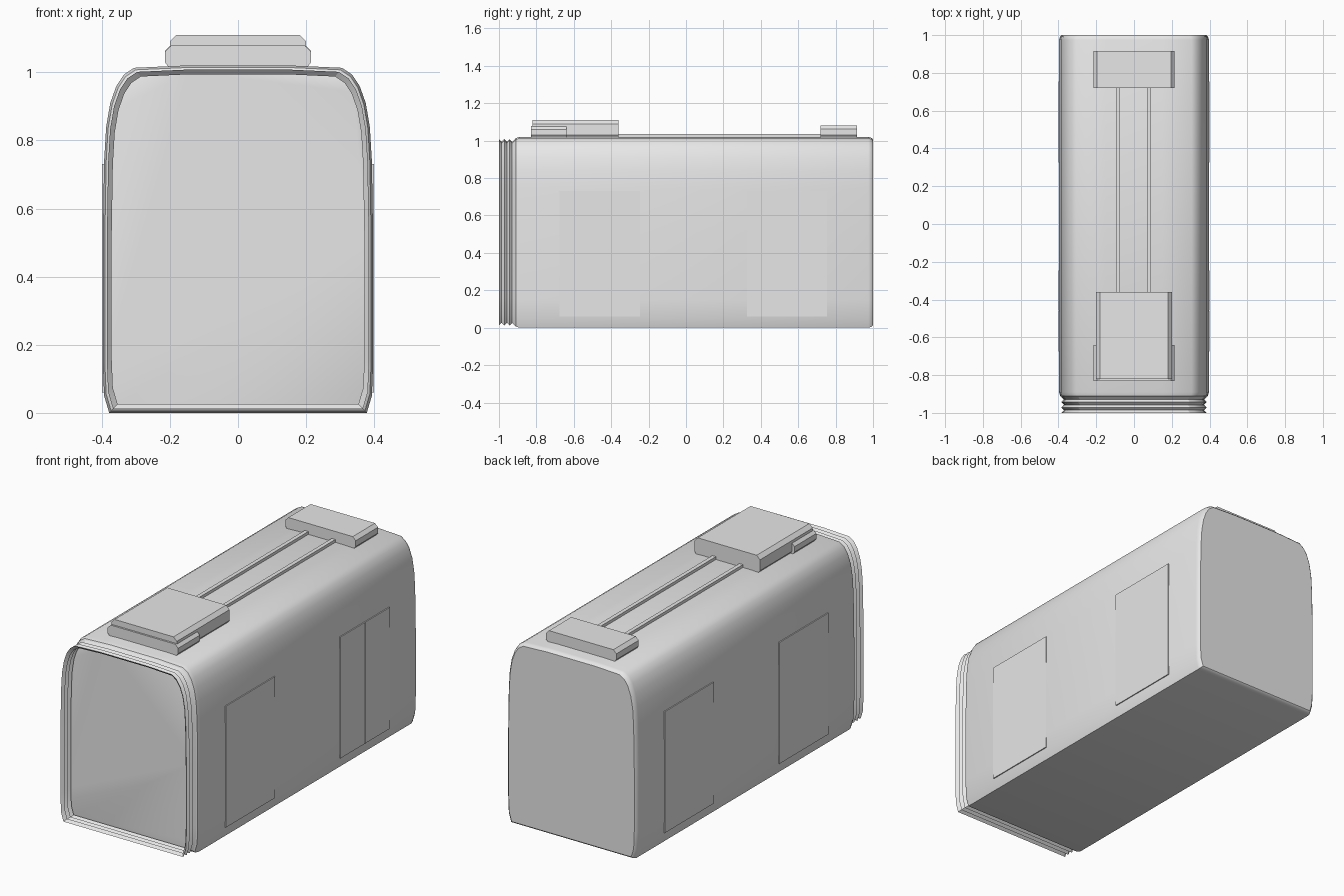
import bpy, bmesh, math

cube = bpy.data.objects.get("Cube")
if cube:
    bpy.data.objects.remove(cube, do_unlink=True)

grey = bpy.data.materials.new("plain_grey")
grey.use_nodes = True
grey.diffuse_color = (0.8, 0.8, 0.8, 1)
grey.node_tree.nodes["Principled BSDF"].inputs["Base Color"].default_value = (0.8, 0.8, 0.8, 1)

# Half outline of the carriage, from the floor edge up to the roof centre
HALF = [(0.378, 0), (0.393, 0.05), (0.397, 0.15), (0.397, 0.5), (0.393, 0.74), (0.387, 0.84),
        (0.375, 0.91), (0.357, 0.96), (0.335, 0.993), (0.305, 1.013), (0.15, 1.02)]
OUTLINE = HALF + [(-x, z) for x, z in reversed(HALF)]


def inset(points, d):
    """Shrink an outline about its centre by the margin d."""
    return [(x * (1 - d / 0.4), 0.51 + (z - 0.51) * (1 - d / 0.51)) for x, z in points]


def loft(name, sections, caps=True, angle=35):
    """Skin a list of (y, outline) sections."""
    bm = bmesh.new()
    rings = [[bm.verts.new((x, y, z)) for x, z in pts] for y, pts in sections]
    for a, b in zip(rings, rings[1:]):
        n = len(a)
        for i in range(n):
            j = (i + 1) % n
            bm.faces.new((a[i], a[j], b[j], b[i]))
    if caps:
        bm.faces.new(rings[0])
        bm.faces.new(rings[-1])
    bmesh.ops.recalc_face_normals(bm, faces=bm.faces)
    mesh = bpy.data.meshes.new(name)
    bm.to_mesh(mesh)
    bm.free()
    mesh.materials.append(grey)
    obj = bpy.data.objects.new(name, mesh)
    bpy.context.collection.objects.link(obj)
    bpy.ops.object.select_all(action='DESELECT')
    obj.select_set(True)
    bpy.context.view_layer.objects.active = obj
    bpy.ops.object.shade_smooth_by_angle(angle=math.radians(angle))
    return obj


def box(name, x0, x1, y0, y1, z0, z1):
    rect = [(x0, z0), (x1, z0), (x1, z1), (x0, z1)]
    return loft(name, [(y0, rect), (y1, rect)])


def pod(name, w, y0, y1, top, c):
    """Roof housing with chamfered long edges."""
    base = 1.01
    half = [(w - 0.015, base), (w, base + 0.02), (w, top - c), (w - c, top)]
    pts = half + [(-x, z) for x, z in reversed(half)]
    return loft(name, [(y0, pts), (y1, pts)], angle=20)


# Carriage body with softened ends
loft("body", [(-0.92, inset(OUTLINE, 0.02)), (-0.91, inset(OUTLINE, 0.006)), (-0.89, OUTLINE),
              (0.975, OUTLINE), (0.992, inset(OUTLINE, 0.005)), (1.0, inset(OUTLINE, 0.013))])

# Open pleated gangway at the front
folds = 6
pleats = [(-1 + 0.085 * i / folds, inset(OUTLINE, 0.012 if i % 2 == 0 else 0.026))
          for i in range(folds + 1)]
loft("gangway_bellows", pleats, caps=False, angle=20)

# Paired door leaves on both sides
for side, sx in (("left", 1), ("right", -1)):
    for place, y0, y1, y2 in (("front", -0.675, -0.46, -0.245), ("rear", 0.325, 0.54, 0.755)):
        for leaf, a, b in (("a", y0, y1 - 0.001), ("b", y1 + 0.001, y2)):
            xs = sorted((sx * 0.391, sx * 0.399))
            box(f"{place}_{side}_door_{leaf}", xs[0], xs[1], a, b, 0.06, 0.73)

# Roof equipment
pod("front_roof_base", 0.215, -0.83, -0.64, 1.078, 0.018)
pod("front_roof_unit", 0.2, -0.82, -0.36, 1.11, 0.02)
pod("rear_roof_unit", 0.215, 0.72, 0.915, 1.08, 0.018)
for name, x in (("left_roof_pipe", 0.08), ("right_roof_pipe", -0.085)):
    box(name, x - 0.011, x + 0.011, -0.37, 0.73, 1.01, 1.036)
